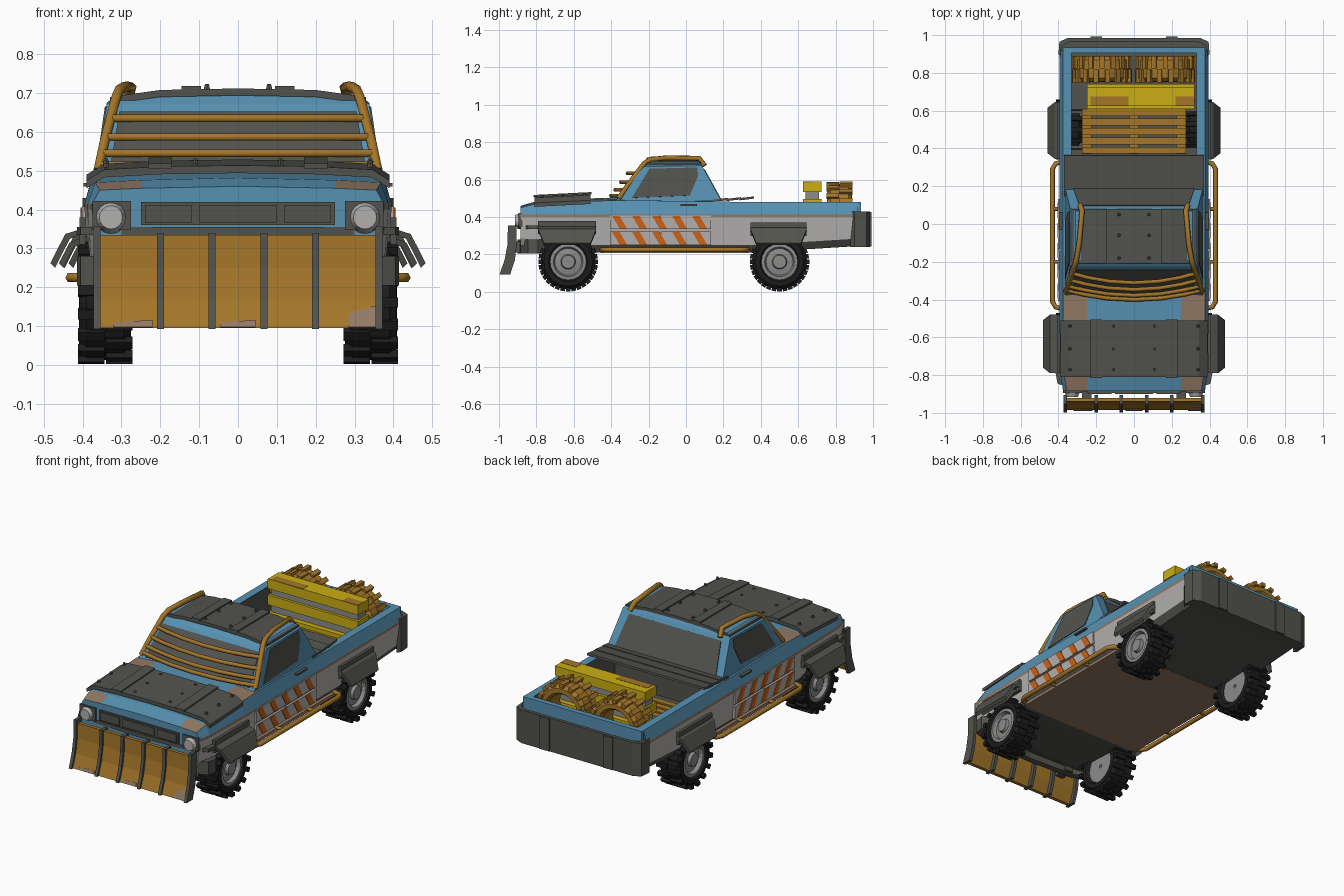
import bpy, bmesh, math
from mathutils import Vector, Matrix

if "Cube" in bpy.data.objects:
    bpy.data.objects.remove(bpy.data.objects["Cube"])

COL = dict(blue=(.095, .285, .45), dark_metal=(.085, .087, .075), rubber=(.012, .012, .012),
           ochre=(.37, .18, .022), yellow=(.6, .42, .006), rust=(.29, .19, .125),
           orange=(.6, .12, .008), pale_grey=(.45, .435, .43), steel=(.26, .26, .255))
MAT = {}
for n, c in COL.items():
    MAT[n] = bpy.data.materials.new(n)
    MAT[n].diffuse_color = (*c, 1)
BLUE, DARK, RUBBER, OCHRE, YELLOW, RUST, ORANGE, PALE, STEEL = COL


def finish(name, bm, mats, rule=None):
    bmesh.ops.recalc_face_normals(bm, faces=bm.faces)
    if rule:
        for f in bm.faces:
            f.material_index = mats.index(rule(f.calc_center_median(), f.normal))
    me = bpy.data.meshes.new(name)
    bm.to_mesh(me)
    bm.free()
    for m in mats:
        me.materials.append(MAT[m])
    ob = bpy.data.objects.new(name, me)
    bpy.context.collection.objects.link(ob)
    return ob


def add_box(bm, c, s, rot=Matrix()):
    bmesh.ops.create_cube(bm, size=1, matrix=Matrix.Translation(c) @ rot.to_4x4() @ Matrix.Diagonal((*s, 1)))


def box(name, c, s, mat, rx=0):
    bm = bmesh.new()
    add_box(bm, c, s, Matrix.Rotation(rx, 3, 'X'))
    return finish(name, bm, [mat])


def loft(name, rings, mats, rule=None):
    """Closed rings of equal length joined into a capped solid."""
    bm = bmesh.new()
    vs = [[bm.verts.new(p) for p in r] for r in rings]
    n = len(vs[0])
    for a, b in zip(vs, vs[1:]):
        for i in range(n):
            bm.faces.new((a[i], a[(i + 1) % n], b[(i + 1) % n], b[i]))
    bm.faces.new(vs[0])
    bm.faces.new(vs[-1])
    return finish(name, bm, mats, rule)


def panel(name, pts, mat, t=.006):
    """Thin plate from a flat outline, thickened both ways."""
    p = [Vector(q) for q in pts]
    nrm = (p[1] - p[0]).cross(p[2] - p[0]).normalized() * t
    return loft(name, [[q - nrm for q in p], [q + nrm for q in p]], [mat])


def sheet(name, prof, y0, y1, t, mat, z1=0):
    """Arched plate: half profile (x, z) mirrored, given thickness, run along y."""
    full = [(-x, z) for x, z in prof] + [(x, z) for x, z in reversed(prof) if x > 0]
    ring = full + [(x, z - t) for x, z in reversed(full)]
    return loft(name, [[(x, y0, z) for x, z in ring], [(x, y1, z + z1) for x, z in ring]], [mat])


def tube(name, pts, r, mat):
    cu = bpy.data.curves.new(name, 'CURVE')
    cu.dimensions, cu.bevel_depth, cu.bevel_resolution, cu.use_fill_caps = '3D', r, 1, True
    sp = cu.splines.new('POLY')
    sp.points.add(len(pts) - 1)
    for q, p in zip(sp.points, pts):
        q.co = (*p, 1)
    tmp = bpy.data.objects.new(name, cu)
    me = bpy.data.meshes.new_from_object(tmp)
    bpy.data.objects.remove(tmp)
    me.materials.clear()
    me.materials.append(MAT[mat])
    bpy.context.collection.objects.link(bpy.data.objects.new(name, me))


def lathe(bm, prof, n=20):
    """Closed profile (x, r) spun round the x axis."""
    vs = [[bm.verts.new((x, r * math.cos(a), r * math.sin(a))) for x, r in prof]
          for a in (2 * math.pi * k / n for k in range(n))]
    for k in range(n):
        for i in range(len(prof)):
            j = (i + 1) % len(prof)
            bm.faces.new((vs[k][i], vs[k][j], vs[(k + 1) % n][j], vs[(k + 1) % n][i]))


def tire(name, loc, mat, turn=0):
    bm = bmesh.new()
    half = [(.05, .092), (.067, .105), (.066, .13), (.048, .148)]
    lathe(bm, half + [(-x, r) for x, r in reversed(half)])
    for k in range(32):
        rot = Matrix.Rotation(2 * math.pi * k / 32, 3, 'X')
        add_box(bm, rot @ Vector((.036 * (-1) ** k, 0, .148)), (.068, .025, .022), rot)
    ob = finish(name, bm, [mat])
    ob.location, ob.rotation_euler = loc, (0, 0, turn)


def bolts(name, pts, mat=DARK):
    bm = bmesh.new()
    for p in pts:
        bmesh.ops.create_cone(bm, cap_ends=True, segments=6, radius1=.009, radius2=.006, depth=.012,
                              matrix=Matrix.Translation(p))
    finish(name, bm, [mat])


# Body: solid front section and hollow bed, coloured in height bands
def section(y, w, zb, zs, zc, bed=False):
    half = [(0, zb), (.36 * w, zb), (.385 * w, zb + .04), (.395 * w, .40), (.395 * w, .415), (.375 * w, zs)]
    half += [(.33, zs), (.33, .28), (0, .28)] if bed else [(.25, (zs + zc) / 2), (0, zc)]
    return [(x, y, z) for x, z in half] + [(-x, y, z) for x, z in reversed(half) if x > 0]


def paint(c, n):
    if n.z < -.5 or (n.y > .9):
        return DARK
    if n.y < -.9:
        return BLUE
    if abs(c.x) < .331 and c.z > .25 and c.z < .45:
        return DARK
    if n.z > .5 and abs(c.x) > .26 and (c.y < -.81 or -.51 < c.y < -.36) and c.y < -.3:
        return RUST
    return PALE if c.z < .399 else RUST if c.z < .415 else BLUE


BODY = [BLUE, PALE, RUST, DARK]
loft("front_body", [section(-.885, .95, .25, .45, .46), section(-.81, .98, .225, .47, .482),
                    section(-.51, 1, .21, .485, .5), section(-.36, 1, .21, .49, .505),
                    section(.17, 1, .21, .483, .49)], BODY, paint)
loft("truck_bed", [section(.17, 1, .21, .483, 0, True), section(.36, 1, .21, .48, 0, True),
                   section(.92, 1, .245, .48, 0, True)], BODY, paint)
box("tailgate", (0, .92, .375), (.75, .03, .21), BLUE)

# Cab with roof
cab = [[(.365, -.38, .485), (.365, .19, .485), (-.365, .19, .485), (-.365, -.38, .485)],
       [(.338, -.225, .67), (.338, .085, .675), (-.338, .085, .675), (-.338, -.225, .67)],
       [(.31, -.19, .697), (.31, .07, .697), (-.31, .07, .697), (-.31, -.19, .697)]]
loft("cab", cab, [BLUE])
panel("windscreen", [(x, -.38 + (z - .485) * .838, z) for x, z in ((-.33, .5), (.33, .5), (.305, .65), (-.305, .65))], DARK, .004)
panel("rear_window", [(x, .19 - (z - .485) * .553, z) for x, z in ((-.32, .495), (.32, .495), (.29, .655), (-.29, .655))], DARK, .004)
for s in (1, -1):
    panel("side_window", [(s * (.365 - .146 * (z - .485)), y, z) for y, z in
                          ((-.29, .502), (-.195, .658), (.06, .665), (.065, .62), (.02, .515))], DARK, .004)
    box("door_handle", (s * .385, .015, .464), (.025, .09, .01), DARK)

# Riveted roof and hood armour
sheet("roof_plate", [(.33, .69), (.2, .708), (0, .712)], -.21, .08, .018, DARK)
sheet("hood_plate", [(.39, .475), (.345, .503), (.2, .511), (0, .514)], -.81, -.51, .02, DARK, .015)
for s in (1, -1):
    box("roof_strip", (s * .12, -.065, .712), (.05, .29, .012), DARK)
    box("hood_strip", (s * .2, -.66, .52), (.06, .31, .012), DARK, .05)
bolts("roof_bolts", [(x, y, .717) for x in (-.08, .08) for y in (-.18, -.06, .05)])
bolts("hood_bolts", [(x, y, .52 + (y + .66) * .05) for x in (-.34, -.11, .11, .34) for y in (-.77, -.66, -.54)])
for i in range(3):
    box("rear_deck_plank", (0, .185 + .07 * i, .492 + .004 * i), (.74, .078, .012), DARK, .12)

# Tubular cage over the windscreen
for s in (1, -1):
    tube("cage_side_bar", [(s * x, y, z) for x, y, z in ((.285, .1, .675), (.275, .07, .715), (.29, -.1, .717), (.305, -.19, .708),
                                                         (.315, -.225, .685), (.345, -.31, .57), (.36, -.36, .5))], .014, OCHRE)
for z in (.515, .545, .587, .635):
    y, x = -.225 - (.685 - z) * .74, .315 + (.685 - z) * .25
    tube("cage_cross_bar", [(x * k, y - .05 * (1 - k * k), z) for k in (-1, -.75, -.4, 0, .4, .75, 1)], .011, OCHRE)

# Grille, headlights and bumper
box("grille", (0, -.885, .39), (.5, .02, .06), DARK)
for x, w in ((-.18, .12), (0, .2), (.18, .12)):
    box("grille_cell", (x, -.897, .39), (w, .008, .045), DARK)
for s in (1, -1):
    box("headlight_frame", (s * .325, -.885, .385), (.1, .02, .075), DARK)
    bm = bmesh.new()
    bmesh.ops.create_cone(bm, cap_ends=True, segments=16, radius1=.042, radius2=.03, depth=.03,
                          matrix=Matrix.Translation((s * .327, -.9, .38)) @ Matrix.Rotation(math.pi / 2, 4, 'X'))
    finish("headlight", bm, [PALE])
    box("plow_arm", (s * .25, -.89, .24), (.05, .1, .06), DARK)
edge = [(-.415, -.79), (-.405, -.845), (-.3, -.885), (0, -.9), (.3, -.885), (.405, -.845), (.415, -.79)]
ring = edge + [(x * .94, y + .035) for x, y in reversed(edge)]
for name, z0, z1 in (("front_bumper", .205, .28), ("bumper_trim", .335, .355)):
    loft(name, [[(x, y, z) for x, y in ring] for z in (z0, z1)], [DARK])

# Curved plow blade with ribs
front = [(-.94, .335), (-.943, .25), (-.957, .17), (-.985, .095)]
blade = front + [(y + .02, z) for y, z in reversed(front)]
loft("plow_blade", [[(x, y, z) for y, z in blade] for x in (-.36, .36)], [OCHRE])
rib = [(-.952, .34), (-.955, .25), (-.97, .17), (-.997, .093), (-.94, .093), (-.915, .17), (-.905, .25), (-.905, .34)]
for x in (-.363, -.2, -.067, .067, .2, .363):
    k = .016 if abs(x) > .3 else 0
    loft("plow_rib", [[(x + d, y, z + k * (z > .3)) for y, z in rib] for d in (-.009, .009)], [DARK])
for x, w, h in ((-.27, .1, .018), (0, .09, .018), (.32, .07, .055)):
    panel("plow_worn_patch", [(x - w / 2, -.987, .097), (x + w / 2, -.987, .097),
                              (x + w / 2, -.987 + h * .37, .097 + h), (x - w / 2, -.987 + h * .37, .097 + h * .7)], RUST, .002)

# Wheels
for s in (1, -1):
    for y in (-.63, .5):
        tire("wheel_tire", (s * .342, y, .161), RUBBER)
        bm = bmesh.new()
        lathe(bm, [(-.05, .01), (-.05, .095), (.058, .097), (.06, .08), (.04, .072), (.045, .04), (.062, .035), (.062, .001)])
        ob = finish("wheel_rim", bm, [STEEL])
        ob.location, ob.scale.x = (s * .342, y, .161), s

# Angled fenders, side rails and hazard panels
for s in (1, -1):
    for y0, y1, w, top in ((-.79, -.48, 0, .38), (.345, .645, -.025, .37)):
        box("fender_mount", (s * .4, (y0 + y1) / 2, top - .035), (.016, y1 - y0, .07), DARK)
        for name, k in (("fender_flare", 0), ("inner_fender", .022)):
            prof = [(.39, .355 - k, 0), (.445 + w - k / 2, .337 - k, 0), (.483 + w - k, .262, .03)]
            pr = prof + [(x - .012, z - .012, i) for x, z, i in reversed(prof)]
            loft(name, [[(s * x, y0 + i + k, z) for x, z, i in pr], [(s * x, y1 - i - k, z) for x, z, i in pr]], [DARK])
    tube("side_rail", [(s * x, y, .225) for x, y in ((.37, -.45), (.415, -.44), (.432, -.41), (.432, .29), (.415, .32), (.37, .33))], .013, OCHRE)
    for y in (-.2, .08):
        tube("rail_bracket", [(s * .37, y, .225), (s * .432, y, .225)], .01, OCHRE)
    for z in (.287, .372):
        for y in (-.275, -.0):
            box("hazard_panel", (s * .393, y, z), (.018, .265, .073), PALE)
        for i in range(5):
            y = -.355 + .107 * i
            panel("hazard_stripe", [(s * .403, y + a, z + b) for a, b in
                                    ((-.04, .034), (0, .034), (.04, -.034), (0, -.034))], ORANGE, .002)
box("sill", (0, -.06, .218), (.78, .8, .018), RUST)

# Rear armour wrapped round the tailgate
edge = [(-.4, .90), (-.395, .965), (-.35, .985), (.35, .985), (.395, .965), (.4, .90)]
ring = edge + [(x * .96, y - .02) for x, y in reversed(edge)]
loft("rear_armour", [[(x, y, z) for x, y in ring] for z in (.24, .43)], [DARK])
box("rear_armour_floor", (0, .94, .25), (.77, .06, .015), DARK)
for s in (1, -1):
    box("rear_armour_strip", (s * .2, .987, .335), (.06, .012, .185), DARK)

# Cargo: pallet, road barrier and two spare tires
for i in range(5):
    box("pallet_slat", (0, .39 + .05 * i, .37), (.55, .036, .016), OCHRE)
for x in (-.25, 0, .25):
    box("pallet_runner", (x, .49, .32), (.05, .24, .08), OCHRE)
box("barrier_top", (.035, .675, .562), (.57, .1, .055), YELLOW)
box("barrier_band", (.035, .675, .515), (.55, .07, .04), STEEL)
box("barrier_middle", (.035, .675, .47), (.57, .1, .055), YELLOW)
box("barrier_lower_band", (.035, .675, .42), (.55, .07, .045), STEEL)
box("barrier_base", (.035, .675, .34), (.57, .13, .12), YELLOW)
for x, w in ((-.13, .2), (.27, .1)):
    box("barrier_worn_patch", (x, .65, .588), (w, .05, .006), OCHRE)
for x in (-.17, .165):
    tire("spare_tire", (x, .82, .43), OCHRE, math.pi / 2)

for m in bpy.data.materials:
    if m.users and not m.is_grease_pencil:
        m.use_nodes = True
        m.node_tree.nodes["Principled BSDF"].inputs["Base Color"].default_value = m.diffuse_color
